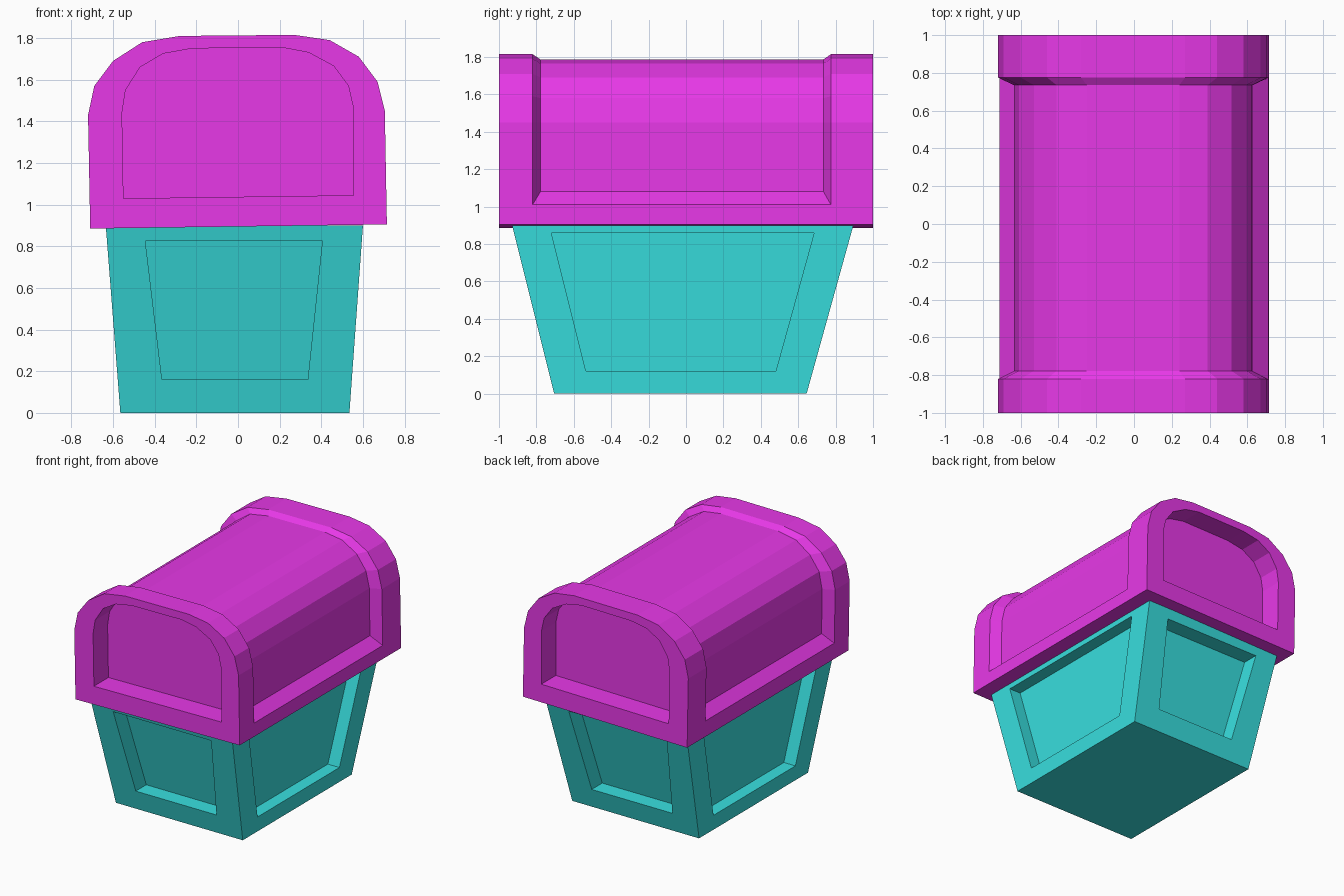
import bpy, bmesh

if "Cube" in bpy.data.objects:
    bpy.data.objects.remove(bpy.data.objects["Cube"])


def finish(name, bm, color):
    bmesh.ops.remove_doubles(bm, verts=bm.verts, dist=0.0005)
    bmesh.ops.recalc_face_normals(bm, faces=bm.faces)
    mesh = bpy.data.meshes.new(name)
    bm.to_mesh(mesh)
    bm.free()
    mat = bpy.data.materials.new(name + "_paint")
    mat.diffuse_color = color
    mat.use_nodes = True
    mat.node_tree.nodes["Principled BSDF"].inputs["Base Color"].default_value = mat.diffuse_color
    mesh.materials.append(mat)
    bpy.context.collection.objects.link(bpy.data.objects.new(name, mesh))


def bridge(bm, a, b):
    n = len(a)
    for i in range(n):
        j = (i + 1) % n
        bm.faces.new((a[i], a[j], b[j], b[i]))


# Lid: cross-sections (x, z) lofted along y, each running left foot -> arch -> right foot
foot_l, foot_r = (-0.71, 0.885), (0.715, 0.905)
sill_l, sill_r = (-0.712, 1.01), (0.713, 1.01)
outer_arch = [(-0.72, 1.43), (-0.69, 1.57), (-0.60, 1.69), (-0.46, 1.78), (-0.28, 1.81),
              (0.27, 1.815), (0.44, 1.79), (0.58, 1.71), (0.67, 1.59), (0.705, 1.45)]
mid_arch = [(-0.635, 1.43), (-0.61, 1.56), (-0.53, 1.67), (-0.41, 1.755), (-0.25, 1.783),
            (0.24, 1.787), (0.39, 1.765), (0.515, 1.69), (0.595, 1.58), (0.625, 1.45)]
end_arch = [(-0.557, 1.44), (-0.54, 1.55), (-0.47, 1.66), (-0.36, 1.725), (-0.22, 1.75),
            (0.21, 1.755), (0.34, 1.73), (0.46, 1.665), (0.53, 1.57), (0.555, 1.46)]
outer = [foot_l, sill_l, sill_l] + outer_arch + [sill_r, sill_r, foot_r]
middle = [foot_l, sill_l, (-0.632, 1.08)] + mid_arch + [(0.63, 1.08), sill_r, foot_r]
opening = [(-0.55, 1.03)] * 3 + end_arch + [(0.555, 1.045)] * 3

bm = bmesh.new()
sections = [(-0.82, opening), (-1, opening), (-1, outer), (-0.82, outer), (-0.778, middle),
            (0.735, middle), (0.775, outer), (1, outer), (1, opening), (0.82, opening)]
rings = [[bm.verts.new((x, y, z)) for x, z in prof] for y, prof in sections]
for a, b in zip(rings, rings[1:]):
    bridge(bm, a, b)
for end in (rings[0], rings[-1]):
    bm.faces.new([v for i, v in enumerate(end) if i not in (1, 2, 13, 14)])
finish("chest_lid", bm, (0.8, 0.04, 0.8, 1))

# Base: tapered box with a recessed panel on each side
H = 0.9
LOW = {"x": (-0.565, 0.535), "y": (-0.705, 0.645)}
TOP = {"x": (-0.635, 0.60), "y": (-0.93, 0.895)}
bm = bmesh.new()


def wall(axis, side, panel, depth):
    other = "y" if axis == "x" else "x"

    def point(u, z, inward=0.0):
        w = LOW[axis][side] + (TOP[axis][side] - LOW[axis][side]) * z / H
        w += inward if side == 0 else -inward
        return bm.verts.new((w, u, z) if axis == "x" else (u, w, z))

    rim = [point(LOW[other][0], 0), point(LOW[other][1], 0),
           point(TOP[other][1], H), point(TOP[other][0], H)]
    hole = [point(u, z) for u, z in panel]
    floor = [point(u, z, depth) for u, z in panel]
    bridge(bm, rim, hole)
    bridge(bm, hole, floor)
    bm.faces.new(floor)


end_panel = [(-0.365, 0.16), (0.335, 0.16), (0.405, 0.825), (-0.445, 0.825)]
side_panel = [(-0.535, 0.12), (0.48, 0.12), (0.685, 0.86), (-0.72, 0.86)]
for side in (0, 1):
    wall("y", side, end_panel, 0.13)
    wall("x", side, side_panel, 0.10)
for size, z in ((LOW, 0), (TOP, H)):
    (x0, x1), (y0, y1) = size["x"], size["y"]
    bm.faces.new([bm.verts.new((x, y, z)) for x, y in ((x0, y0), (x1, y0), (x1, y1), (x0, y1))])
finish("chest_base", bm, (0.04, 0.75, 0.75, 1))
